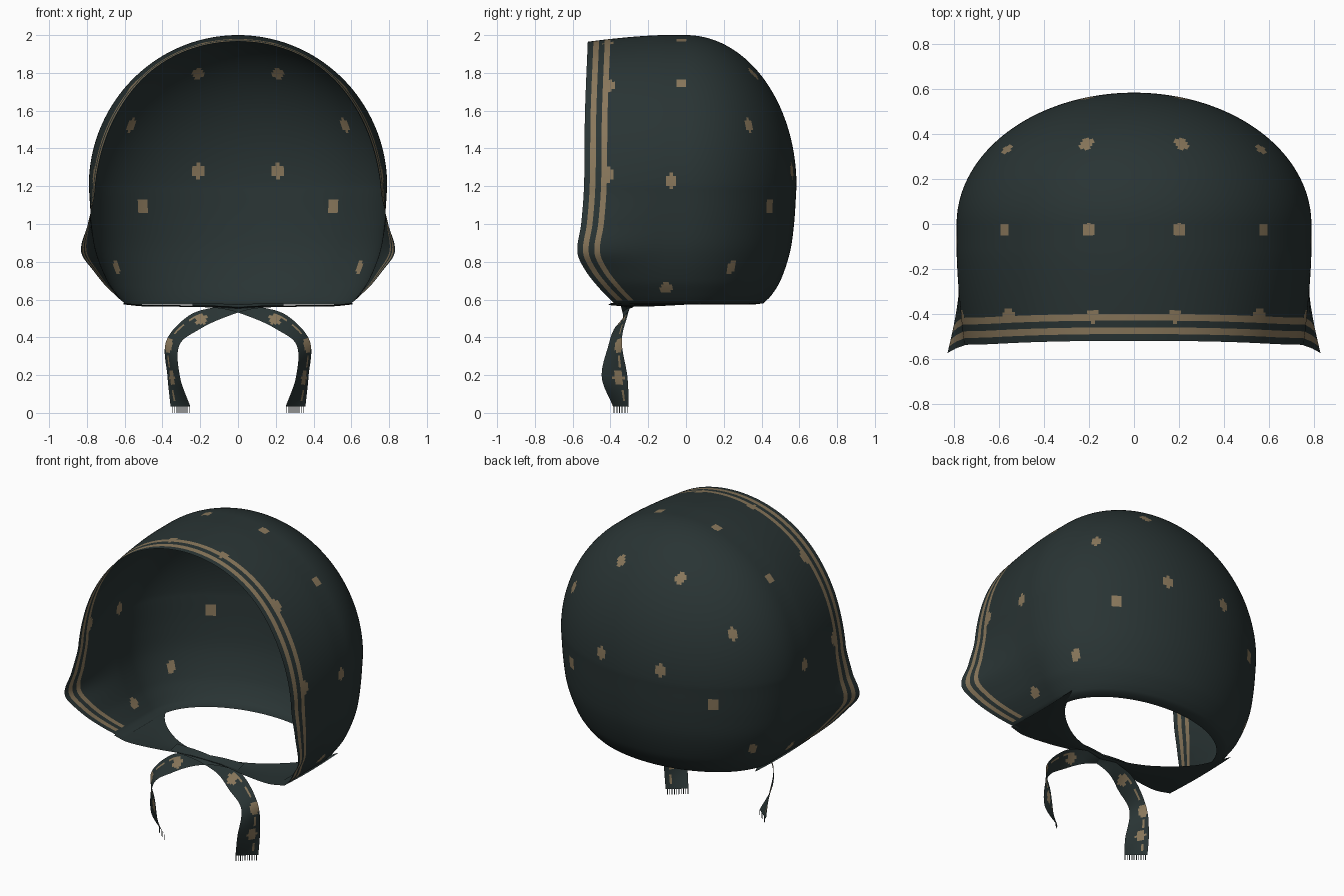
import bpy, bmesh, math
from mathutils import Vector

if "Cube" in bpy.data.objects:
    bpy.data.objects.remove(bpy.data.objects["Cube"])


def material(name, rgb):
    m = bpy.data.materials.new(name)
    m.diffuse_color = (*rgb, 1)
    m.use_nodes = True
    m.node_tree.nodes["Principled BSDF"].inputs["Base Color"].default_value = m.diffuse_color
    return m


MATS = [material("dark_teal_cloth", (0.022, 0.034, 0.034)),
        material("tan_pattern", (0.25, 0.185, 0.105))]


def curve(points, t):
    """Smooth interpolation through (key, values...) tuples."""
    n = len(points)
    t = min(max(t, points[0][0]), points[-1][0])
    k = 0
    while k < n - 2 and t > points[k + 1][0]:
        k += 1

    def slope(i, c):
        a, b = points[max(i - 1, 0)], points[min(i + 1, n - 1)]
        return (b[c] - a[c]) / (b[0] - a[0])
    p, q = points[k], points[k + 1]
    h = q[0] - p[0]
    u = (t - p[0]) / h
    return [(2*u**3 - 3*u**2 + 1) * p[c] + (u**3 - 2*u**2 + u) * h * slope(k, c)
            + (3*u**2 - 2*u**3) * q[c] + (u**3 - u**2) * h * slope(k + 1, c)
            for c in range(1, len(p))]


def sheet(name, rows, tan=lambda i, j: False, flip=False, spots=(), strands=()):
    """Cloth surface from a grid of points, with pattern faces chosen by rule."""
    bm = bmesh.new()
    vs = [[bm.verts.new(p) for p in r] for r in rows]
    for i in range(len(rows) - 1):
        for j in range(len(rows[0]) - 1):
            f = [vs[i][j], vs[i+1][j], vs[i+1][j+1], vs[i][j+1]]
            face = bm.faces.new(f[::-1] if flip else f)
            face.material_index = int(tan(i, j))
            face.smooth = True
    for quad in strands:
        bm.faces.new([bm.verts.new(p) for p in quad])
    bmesh.ops.remove_doubles(bm, verts=bm.verts, dist=1e-5)
    centres = [(f, f.calc_center_median()) for f in bm.faces]
    for s in spots:
        s = Vector(s)
        c = min((c for _, c in centres), key=lambda p: (p - s).length)
        for f, p in centres:
            d = p - c
            if d.x**2 + d.y**2 + (d.z * 0.8)**2 < 0.031**2:
                f.material_index = 1
    me = bpy.data.meshes.new(name)
    bm.to_mesh(me)
    bm.free()
    for m in MATS:
        me.materials.append(m)
    ob = bpy.data.objects.new(name, me)
    bpy.context.collection.objects.link(ob)
    return ob


# Hood profile: height, half width, back depth
LOWER = [(0.58, 0.60, 0.41), (0.62, 0.635, 0.45), (0.70, 0.69, 0.50),
         (0.85, 0.75, 0.55), (1.0, 0.775, 0.572), (1.2, 0.79, 0.585)]
# Front opening: height, edge y, sideways flare
FRONT = [(0.58, -0.38, 0.0), (0.65, -0.45, 0.02), (0.75, -0.53, 0.05),
         (0.85, -0.575, 0.08), (1.0, -0.555, 0.02), (1.2, -0.54, -0.035),
         (1.6, -0.535, -0.045), (2.0, -0.52, 0.0)]
STEPS = [k * 0.015 for k in range(9)]      # columns that carry the border stripes
SIDE, BACK = 24, 110


def hood_row(z, a, b):
    yf, flare = curve(FRONT, z)
    drop = 0.035 * max(0, (z - 1.2) / 0.8)
    ys = [yf + d for d in STEPS]
    ys += [ys[-1] * (1 - k / SIDE) for k in range(1, SIDE)]
    right = []
    for y in ys:
        w = max(0, min(1, (y + 0.12) / (yf + 0.12))) ** 1.5
        right.append((max(a + flare * w, 0) if a > 1e-4 else 0, y, z - drop * w))
    left = [(-x, y, zz) for x, y, zz in right]
    arc = []
    for k in range(BACK + 1):
        t = math.pi * k / BACK
        arc.append((-a * math.cos(t), b * math.sin(t), z))
    return left + arc + right[::-1]


rows = [hood_row(0.574, 0.55, 0.36)]
for k in range(44):
    z = 0.58 + 0.62 * k / 44
    rows.append(hood_row(z, *curve(LOWER, z)))
for k in range(71):
    t = math.pi / 2 * k / 70
    c = max(math.cos(t), 0)
    rows.append(hood_row(1.2 + 0.8 * math.sin(t), 0.79 * c, 0.585 * c))
last = len(rows[0]) - 2


def border(i, j):
    return i > 1 and min(j, last - j) in (2, 3, 6, 7)


half_spots = [(0.21, 0.36, 1.79), (0.21, 0.57, 1.28), (0.5, 0.43, 1.1),
              (0.57, 0.34, 1.52), (0.58, -0.02, 1.74), (0.2, -0.03, 1.97),
              (0.79, -0.07, 1.23), (0.65, -0.11, 0.67), (0.66, 0.25, 0.76),
              (0.19, -0.405, 1.97), (0.56, -0.405, 1.74), (0.77, -0.41, 1.26)]
spots = [(s * x, y, z) for x, y, z in half_spots for s in (1, -1)]
sheet("hood", rows, border, spots=spots)

# Folded flaps running under the chin: fraction, x, front y, back y, z
FLAP = [(0, 0.605, -0.395, 0.16, 0.582), (0.2, 0.5, -0.41, -0.03, 0.572),
        (0.5, 0.32, -0.39, -0.19, 0.57), (0.8, 0.14, -0.35, -0.27, 0.568),
        (1, 0.0, -0.33, -0.28, 0.56)]
# Ribbons: fraction, centre x y z, half-width vector
TIE = [(0, -0.24, -0.31, 0.572, 0.0, 0.035, 0.008),
       (0.16, -0.06, -0.31, 0.562, 0.0, 0.03, 0.015),
       (0.3, 0.1, -0.315, 0.53, 0.015, 0.02, 0.03),
       (0.45, 0.23, -0.345, 0.48, 0.03, 0.035, 0.035),
       (0.62, 0.345, -0.375, 0.37, 0.035, 0.035, 0.01),
       (0.82, 0.34, -0.378, 0.19, 0.033, 0.068, 0.0),
       (1, 0.305, -0.345, 0.035, 0.052, 0.042, 0.0)]

for s, side in ((1, "right"), (-1, "left")):
    flap = []
    for i in range(31):
        x, y0, y1, z = curve(FLAP, i / 30)
        flap.append([(s * x, y0 + (y1 - y0) * j / 12,
                      z - 0.008 * math.sin(math.pi * j / 12)) for j in range(13)])
    sheet(side + "_chin_flap", flap, flip=s < 0)

    tie = []
    for i in range(61):
        x, y, z, wx, wy, wz = curve(TIE, i / 60)
        tie.append([(s * (x + wx * k), y + wy * k, z + wz * k)
                    for k in (j / 5 - 1 for j in range(11))])
    # Frayed threads at the ribbon end
    threads = []
    for p, q in zip(tie[-1], tie[-1][1:]):
        p, q = Vector(p), Vector(q)
        m = p.lerp(q, 0.35)
        down = Vector((0, 0, -0.035))
        threads.append((p, m, m + down, p + down))
    tie_spots = [(s * x, y, z) for x, y, z in
                 ((0.2, -0.335, 0.49), (0.37, -0.36, 0.36), (0.35, -0.36, 0.18))]
    sheet(side + "_tie", tie, lambda i, j: j == 7 and i > 24 and i % 6 < 4,
          flip=s < 0, spots=tie_spots, strands=threads)
